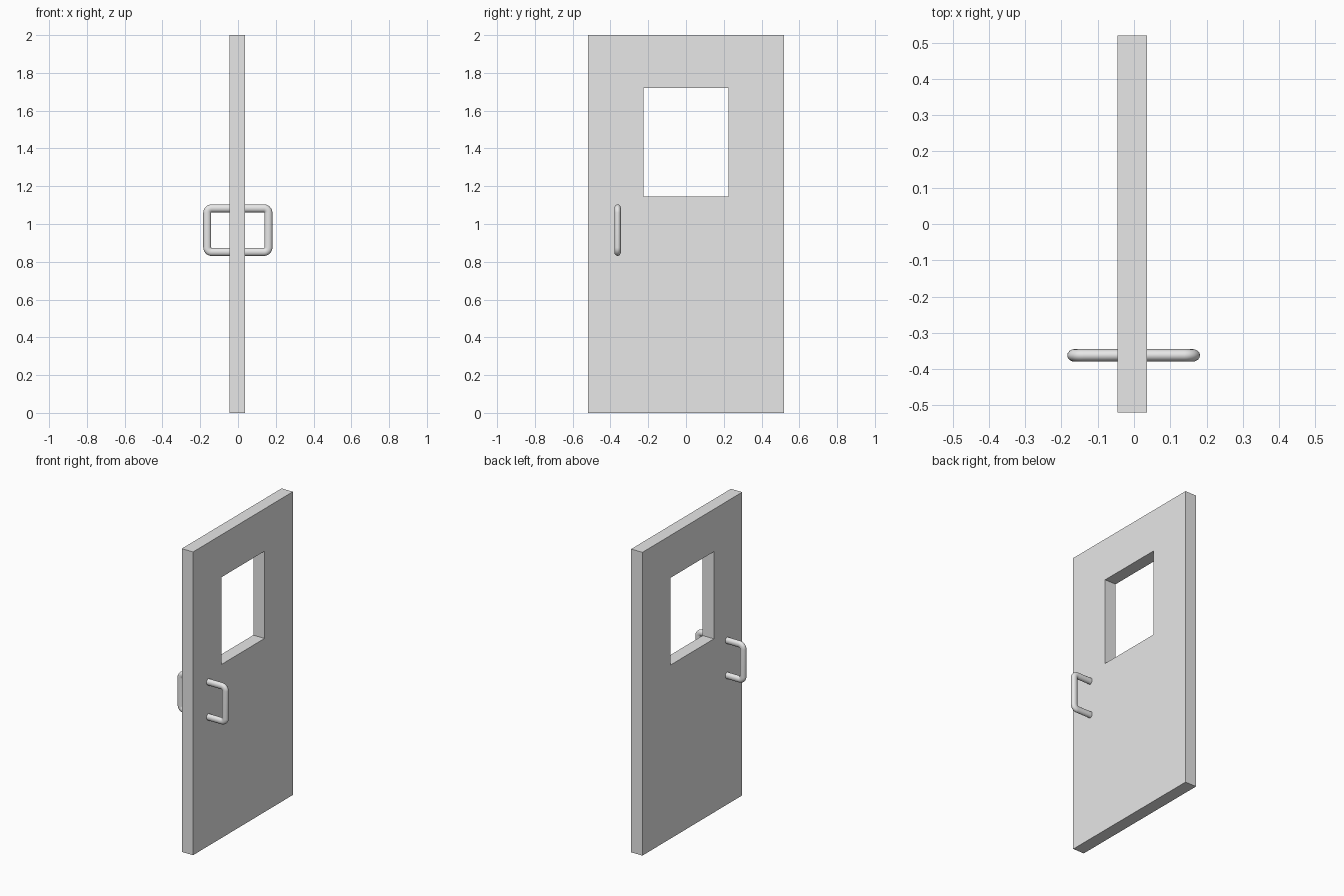
import bpy, bmesh
from math import sin, cos, pi
from mathutils import Vector

if "Cube" in bpy.data.objects:
    bpy.data.objects.remove(bpy.data.objects["Cube"], do_unlink=True)

grey = bpy.data.materials.new("light_grey")
grey.use_nodes = True
colour = (0.8, 0.8, 0.8, 1)
grey.diffuse_color = colour
grey.node_tree.nodes["Principled BSDF"].inputs["Base Color"].default_value = colour

X_MIN, X_MAX = -0.046, 0.036
HANDLE_Y = -0.362


def rectangle(bm, x, half_width, bottom, top):
    corners = [(-half_width, bottom), (half_width, bottom),
               (half_width, top), (-half_width, top)]
    return [bm.verts.new((x, y, z)) for y, z in corners]


# Door slab: mitred frame around the window opening, extruded to thickness
bm = bmesh.new()
outer = rectangle(bm, X_MIN, 0.52, 0, 2)
inner = rectangle(bm, X_MIN, 0.225, 1.145, 1.72)
frame = []
for i in range(4):
    j = (i + 1) % 4
    frame.append(bm.faces.new((outer[i], outer[j], inner[j], inner[i])))
extruded = bmesh.ops.extrude_face_region(bm, geom=frame, use_keep_orig=True)
moved = [e for e in extruded["geom"] if isinstance(e, bmesh.types.BMVert)]
bmesh.ops.translate(bm, verts=moved, vec=(X_MAX - X_MIN, 0, 0))
bmesh.ops.recalc_face_normals(bm, faces=bm.faces)
mesh = bpy.data.meshes.new("door_panel")
bm.to_mesh(mesh)
bm.free()
mesh.materials.append(grey)
panel = bpy.data.objects.new("door_panel", mesh)
bpy.context.collection.objects.link(panel)


# Pull handles: slightly flattened tube bent round two corners
def make_handle(name, side, wall_x, grip_x):
    tube, bend, low, high = 0.021, 0.024, 0.852, 1.083
    points = [Vector((wall_x - side * 0.01, 0, high))]
    for z, start in ((high - bend, pi / 2), (low + bend, 0)):
        for k in range(9):
            a = start - k * pi / 16
            points.append(Vector((grip_x + side * bend * (cos(a) - 1), 0,
                                  z + bend * sin(a))))
    points.append(Vector((wall_x - side * 0.01, 0, low)))

    curve = bpy.data.curves.new(name, "CURVE")
    curve.dimensions = "3D"
    curve.bevel_depth = tube
    curve.bevel_resolution = 6
    curve.use_fill_caps = True
    spline = curve.splines.new("POLY")
    spline.points.add(len(points) - 1)
    for p, co in zip(spline.points, points):
        p.co = (*co, 1)
    curve.materials.append(grey)
    handle = bpy.data.objects.new(name, curve)
    handle.location.y = HANDLE_Y
    handle.scale.y = 0.83
    bpy.context.collection.objects.link(handle)

    bpy.ops.object.select_all(action="DESELECT")
    handle.select_set(True)
    bpy.context.view_layer.objects.active = handle
    bpy.ops.object.convert(target="MESH")
    bpy.ops.object.shade_smooth_by_angle()


make_handle("left_handle", 1, X_MAX, 0.161)
make_handle("right_handle", -1, X_MIN, -0.163)
